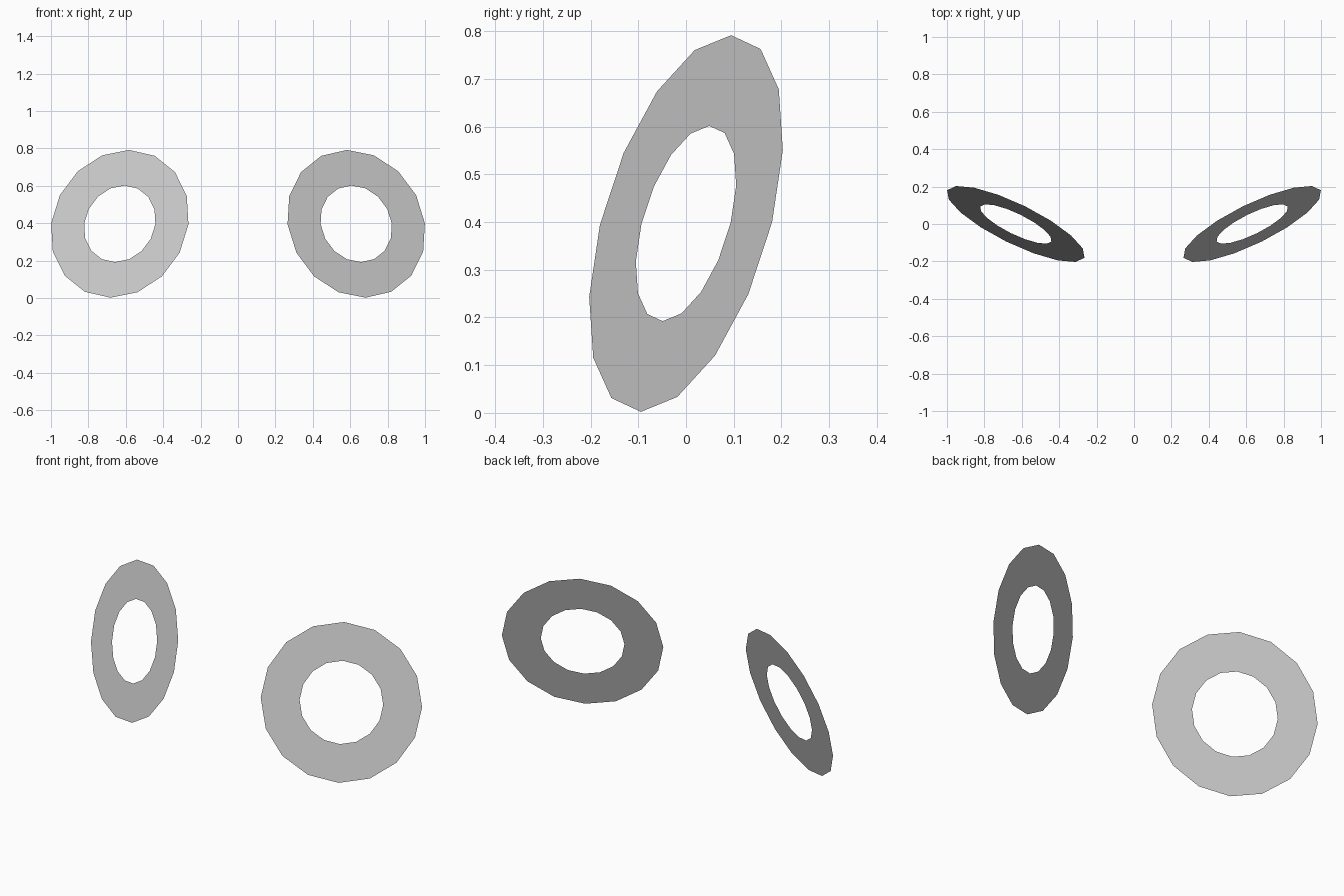
import bpy, bmesh
from math import cos, sin, tau
from mathutils import Vector

if "Cube" in bpy.data.objects:
    bpy.data.objects.remove(bpy.data.objects["Cube"])

SIDES = 16
CENTRE = Vector((0.632, 0, 0.397))
RIGHT = Vector((0.368, 0.181, 0.003)).normalized()
NORMAL = RIGHT.cross(Vector((-0.051, 0.094, 0.395))).normalized()
UP = NORMAL.cross(RIGHT)


def ring_loop(bm, radius):
    return [bm.verts.new(CENTRE + radius * (RIGHT * cos(i * tau / SIDES) + UP * sin(i * tau / SIDES)))
            for i in range(SIDES)]


# Flat tilted ring on the right, facing front
bm = bmesh.new()
outer = ring_loop(bm, 0.409)
inner = ring_loop(bm, 0.212)
for i in range(SIDES):
    j = (i + 1) % SIDES
    bm.faces.new((outer[i], outer[j], inner[j], inner[i]))
mesh = bpy.data.meshes.new("flat_rings")
bm.to_mesh(mesh)
bm.free()
rings = bpy.data.objects.new("flat_rings", mesh)
bpy.context.collection.objects.link(rings)

# Matching ring on the left
mirror = rings.modifiers.new("mirror", 'MIRROR')
mirror.use_axis = (True, False, False)
